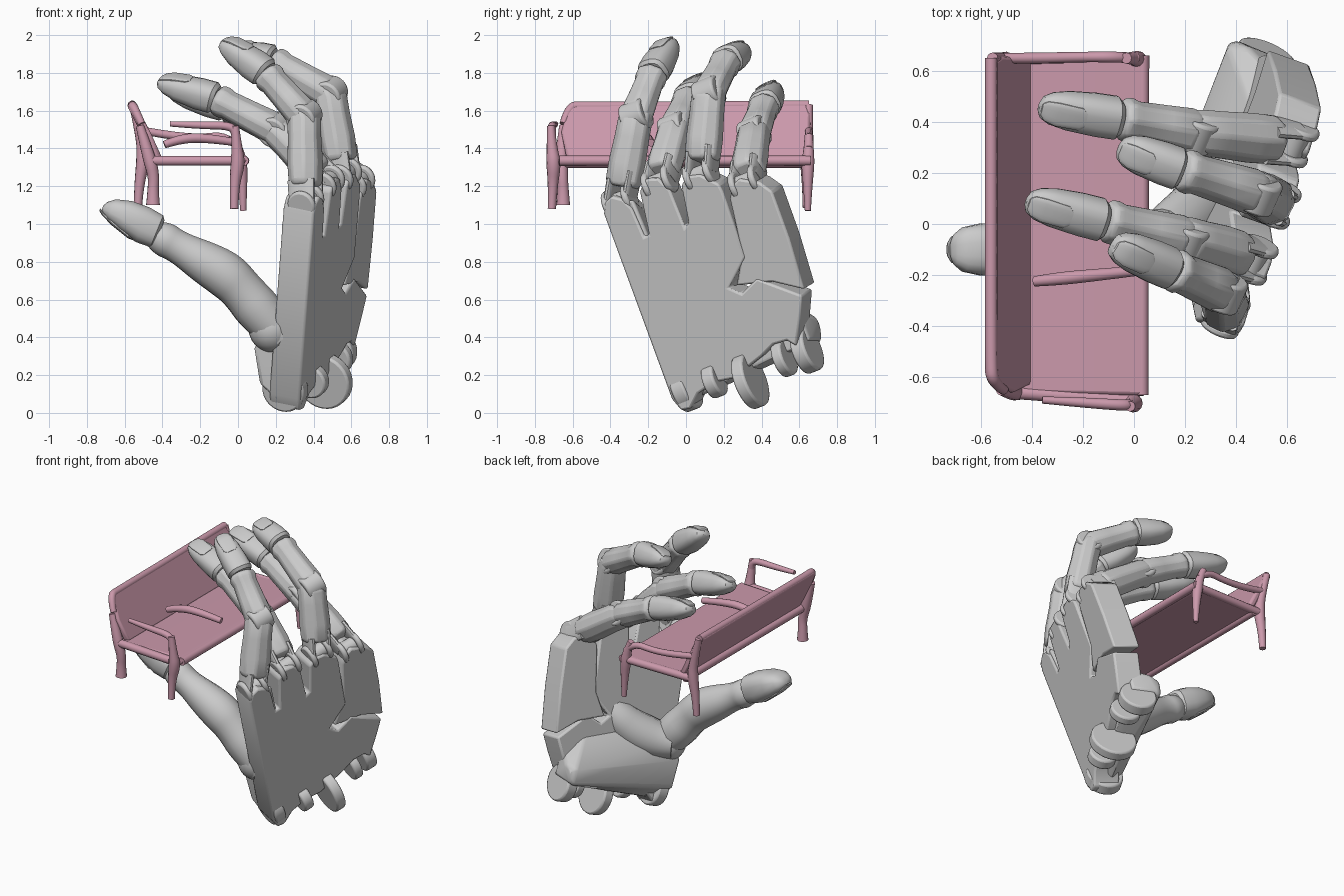
import bpy, bmesh, math
from mathutils import Vector as V

A = V((0.38, 0.86, 0.34)).normalized()      # direction across the palm
N = V((0.924, -0.33, -0.19)).normalized()   # outward from the back of the hand
pink = bpy.data.materials.new("pink_paint")
pink.diffuse_color = (0.60, 0.32, 0.41, 1)


def finish(name, bm, bevel=0, mat=None, segs=2):
    bmesh.ops.recalc_face_normals(bm, faces=bm.faces)
    me = bpy.data.meshes.new(name)
    bm.to_mesh(me)
    bm.free()
    me.shade_smooth()
    me.set_sharp_from_angle(angle=math.radians(32))
    ob = bpy.data.objects.new(name, me)
    bpy.context.collection.objects.link(ob)
    if bevel:
        m = ob.modifiers.new("bevel", "BEVEL")
        m.width, m.segments, m.limit_method = bevel, segs, "ANGLE"
    if mat:
        me.materials.append(mat)
    return ob


def prism(name, pts, vec, bevel=0.012, mat=None):
    bm = bmesh.new()
    a = [bm.verts.new(V(p)) for p in pts]
    b = [bm.verts.new(V(p) + V(vec)) for p in pts]
    bm.faces.new(a)
    bm.faces.new(b[::-1])
    for i in range(len(a)):
        j = (i + 1) % len(a)
        bm.faces.new((a[i], b[i], b[j], a[j]))
    return finish(name, bm, bevel, mat)


def loft(name, p, q, side, prof, n=16, e=0.75, bevel=0):
    """Rounded-box limb: prof holds (t, half width, half height, dorsal shift)."""
    p, q = V(p), V(q)
    d = (q - p).normalized()
    s = (side - d * side.dot(d)).normalized()
    up = s.cross(d)
    bm = bmesh.new()
    rings = []
    sc = lambda x: math.copysign(abs(x) ** e, x)
    for t, w, h, o in prof:
        c = p.lerp(q, t) + up * o
        rings.append([bm.verts.new(c + s * w * sc(math.cos(k)) + up * h * sc(math.sin(k)))
                      for k in [2 * math.pi * (i + 0.5) / n for i in range(n)]])
    bm.faces.new(rings[0])
    bm.faces.new(rings[-1][::-1])
    for r0, r1 in zip(rings, rings[1:]):
        for i in range(n):
            j = (i + 1) % n
            bm.faces.new((r0[i], r0[j], r1[j], r1[i]))
    return finish(name, bm, bevel)


def disc(name, c, axis, r, depth, n=28):
    bm = bmesh.new()
    bmesh.ops.create_cone(bm, cap_ends=True, segments=n, radius1=r, radius2=r, depth=depth)
    ob = finish(name, bm, 0.012)
    ob.rotation_euler = V(axis).to_track_quat("Z", "Y").to_euler()
    ob.location = c
    return ob


def ball(name, c, r):
    bm = bmesh.new()
    bmesh.ops.create_uvsphere(bm, u_segments=20, v_segments=12, radius=1)
    for v in bm.verts:
        v.co = V(c) + V([v.co[i] * r[i] for i in range(3)])
    return finish(name, bm)


def tube(name, pts, mat=None, res=4):
    """Swept tube through (x, y, z, radius) points."""
    cu = bpy.data.curves.new(name, "CURVE")
    cu.dimensions, cu.bevel_depth, cu.bevel_resolution, cu.use_fill_caps = "3D", 1, res, True
    cu.resolution_u = 5
    sp = cu.splines.new("NURBS")
    sp.points.add(len(pts) - 1)
    for pt, (x, y, z, r) in zip(sp.points, pts):
        pt.co, pt.radius = (x, y, z, 1), r
    sp.use_endpoint_u, sp.order_u = True, 3
    ob = bpy.data.objects.new(name, cu)
    bpy.context.collection.objects.link(ob)
    if mat:
        cu.materials.append(mat)
    return ob


# Fingers: base, middle joint, end joint, tip
TIP = [(0, .065, .065, 0), (.06, .082, .08, 0), (.3, .082, .08, -.004), (.65, .076, .066, -.008),
       (.85, .064, .047, -.01), (.96, .045, .027, -.012), (1, .018, .01, -.012)]
NAIL = [(.46, .03, .008, .063), (.52, .048, .01, .059), (.8, .05, .011, .041), (.93, .042, .009, .022),
        (.98, .025, .006, .01)]
fingers = {
    "first_finger": [(.36, -.35, 1.12), (.35, -.265, 1.57), (.145, -.175, 1.80), (-.08, -.085, 1.975)],
    "second_finger": [(.47, -.14, 1.22), (.20, -.06, 1.50), (-.12, .015, 1.665), (-.42, .085, 1.765)],
    "third_finger": [(.56, .08, 1.26), (.485, .12, 1.69), (.18, .215, 1.865), (-.06, .295, 1.925)],
    "fourth_finger": [(.63, .32, 1.22), (.24, .36, 1.48), (-.06, .415, 1.625), (-.37, .455, 1.725)],
}
for name, pts in fingers.items():
    b, m, e, t = map(V, pts)
    # forked hinge at the knuckle
    disc(name + "_hinge_pin", b, A, .05, .15)
    for k in (-1, 1):
        o = A * .06 * k
        disc(name + "_fork_eye", b + o, A, .078, .035)
        loft(name + "_fork", b + o, b.lerp(m, .3) + o, A, [(0, .02, .072, 0), (1, .024, .078, 0)])
    # eight-sided bones
    loft(name + "_lower", b, m, A, [(.17, .08, .075, 0), (.22, .1, .09, 0), (.45, .102, .096, 0),
                                    (.75, .096, .09, 0), (.95, .094, .092, 0), (1.08, .085, .07, -.012)],
         8, 1, .012)
    disc(name + "_middle_joint", m, A, .083, .13)
    loft(name + "_middle", m, e, A, [(-.06, .082, .07, -.01), (.08, .094, .09, 0), (.4, .088, .084, 0),
                                     (.78, .082, .079, 0), (.86, .09, .087, 0), (.95, .088, .085, 0),
                                     (1.0, .062, .062, 0)], 8, 1, .012)
    loft(name + "_tip", e - (t - e) * .02, t, A, TIP)
    loft(name + "_nail", e, t, A, NAIL)

# Palm plate with knuckle notches, given as (y, z) on the sloped back of the hand
back = lambda y, z: V((0.347 + 0.357 * y + 0.207 * z, y, z)) - N * .008
palm = [(-.44, 1.05), (-.435, 1.11), (-.40, 1.145), (-.34, 1.13), (-.29, 1.08), (-.225, .93), (-.2, .94),
        (-.25, 1.17), (-.22, 1.235), (-.15, 1.24), (-.09, 1.18), (-.01, .98), (.01, 1.0), (-.03, 1.2),
        (0, 1.25), (.07, 1.26), (.17, 1.21), (.19, 1.17), (.31, .82), (.22, .66), (.29, .63), (.37, .71),
        (.61, .62), (.6, .5), (.58, .35), (.53, .38), (.46, .36), (.4, .3), (.25, .18), (.15, .16),
        (.06, .1), (.02, .02), (-.03, .01), (-.08, .07)]
prism("palm_plate", [back(*p) for p in palm], -N * .175)
outer = [(.24, 1.2), (.27, 1.235), (.38, 1.22), (.45, 1.17), (.54, .92), (.62, .65), (.45, .69), (.26, .67),
         (.29, .84), (.225, 1.13)]
prism("outer_palm_plate", [back(*p) - N * .006 for p in outer], -N * .18)
# thicker bone behind the first finger
prism("first_finger_palm_bone", [(.4, -.42, 1.08), (.25, -.36, 1.03), (.225, -.34, .99), (.27, -.22, .72),
                                 (.36, -.25, .66)], A * .16, .015)

# Heel of the palm
bm = bmesh.new()
for p in [(.08, -.06, .34), (.11, -.02, .15), (.22, -.02, .05), (.32, -.07, .3), (.26, .42, .42), (.37, .7, .48),
          (.38, .73, .38), (.44, .7, .5), (.56, .58, .56), (.57, .65, .38), (.36, .08, .6), (.48, .4, .66),
          (.45, .35, .24), (.3, .2, .14), (.14, -.08, .46)]:
    bm.verts.new(p)
res = bmesh.ops.convex_hull(bm, input=bm.verts)
bmesh.ops.delete(bm, geom=list({v for v in res["geom_interior"] if isinstance(v, bmesh.types.BMVert)}),
                 context="VERTS")
finish("palm_heel", bm, .03, segs=3)

# Wrist hinge discs along the heel
for c, r, w in [((.25, 0, .128), .12, .08), ((.39, .15, .17), .09, .07), ((.46, .34, .17), .15, .07),
                ((.51, .52, .29), .10, .06), ((.51, .64, .33), .12, .08)]:
    disc("wrist_hinge", c, A, r, w)

# Thumb with its soft root
ball("thumb_root", (.18, -.05, .45), (.125, .12, .13))
tube("thumb_web", [(.12, -.03, .46, .1), (.22, .02, .47, .13), (.34, .12, .56, .13), (.44, .2, .7, .1),
                   (.54, .22, .86, .02)])
tube("thumb_body", [(.24, -.05, .40, .10), (.12, -.06, .53, .13), (.02, -.08, .65, .115), (-.06, -.09, .73, .128),
                    (-.18, -.095, .80, .115), (-.32, -.1, .88, .085), (-.40, -.1, .925, .098),
                    (-.45, -.1, .95, .07)], res=5)
S = V((0, -1, 0))
a, b = (-.415, -.1, .955), (-.72, -.1, 1.08)
loft("thumb_tip", a, b, S, [(0, .07, .07, 0), (.05, .09, .092, 0), (.3, .104, .1, -.004), (.6, .104, .086, -.014),
                            (.85, .088, .06, -.016), (.96, .06, .034, -.012), (1, .03, .012, -.008)])
loft("thumb_nail", a, b, S, [(.36, .04, .008, .084), (.44, .066, .012, .08), (.75, .066, .014, .048),
                             (.96, .052, .01, .022), (1.03, .025, .006, .008)])

# Bench seat and back
prism("bench_seat", [(-.47, -.66, 1.315), (.02, -.68, 1.31), (.05, -.67, 1.33), (.045, -.67, 1.36),
                     (0, -.67, 1.362), (-.44, -.66, 1.352)], (0, 1.32, 0), .012, pink)
prism("bench_back", [(-.40, -.63, 1.345), (-.46, -.66, 1.49), (-.53, -.63, 1.61), (-.545, -.59, 1.64),
                     (-.545, .64, 1.645), (-.515, .66, 1.58), (-.40, .65, 1.345)], (-.045, 0, -.01), .015, pink)
tube("bench_top_rail", [(-.51, -.65, 1.53, .02), (-.555, -.62, 1.625, .024), (-.56, -.55, 1.625, .024),
                        (-.56, 0, 1.625, .024), (-.56, .55, 1.63, .024), (-.56, .65, 1.63, .024)], pink)
tube("bench_front_rail", [(.03, -.67, 1.335, .027), (.032, 0, 1.335, .025), (.033, .66, 1.335, .027)], pink)
tube("bench_rear_rail", [(-.45, -.66, 1.325, .028), (-.45, .65, 1.325, .028)], pink)

# Bench legs with their posts
legs = {
    "bench_rear_leg_near": [(-.52, -.65, 1.52, .022), (-.47, -.66, 1.35, .037), (-.445, -.655, 1.25, .03),
                            (-.45, -.65, 1.17, .03), (-.45, -.65, 1.10, .037)],
    "bench_rear_leg_far": [(-.555, .65, 1.63, .022), (-.51, .645, 1.45, .027), (-.5, .64, 1.34, .038),
                           (-.525, .64, 1.2, .025), (-.53, .64, 1.085, .022)],
    "bench_front_leg_near": [(-.015, -.715, 1.52, .02), (-.005, -.71, 1.4, .028), (0, -.70, 1.32, .04),
                             (-.02, -.705, 1.2, .025), (-.02, -.71, 1.08, .022)],
    "bench_front_leg_far": [(-.03, .65, 1.47, .022), (0, .65, 1.4, .026), (.015, .645, 1.32, .036),
                            (.025, .645, 1.2, .024), (.028, .645, 1.07, .016)],
}
for name, pts in legs.items():
    tube(name, pts, pink)

# Armrests and side rails
tube("bench_arm_near", [(-.36, -.69, 1.53, .014), (-.2, -.70, 1.522, .02), (-.05, -.71, 1.522, .022),
                        (-.01, -.71, 1.49, .022), (-.01, -.71, 1.42, .02)], pink)
tube("bench_arm_far", [(-.53, .65, 1.5, .02), (-.38, .65, 1.47, .022), (-.2, .655, 1.455, .02),
                       (-.06, .655, 1.47, .022), (.01, .65, 1.4, .02)], pink)
tube("bench_middle_arm", [(-.39, -.225, 1.42, .02), (-.3, -.215, 1.455, .026), (-.15, -.2, 1.455, .024),
                          (.0, -.185, 1.43, .02)], pink)
tube("bench_side_rail_near", [(-.47, -.66, 1.335, .026), (.0, -.695, 1.335, .026)], pink)
tube("bench_side_rail_far", [(-.5, .645, 1.335, .026), (.03, .645, 1.335, .026)], pink)
